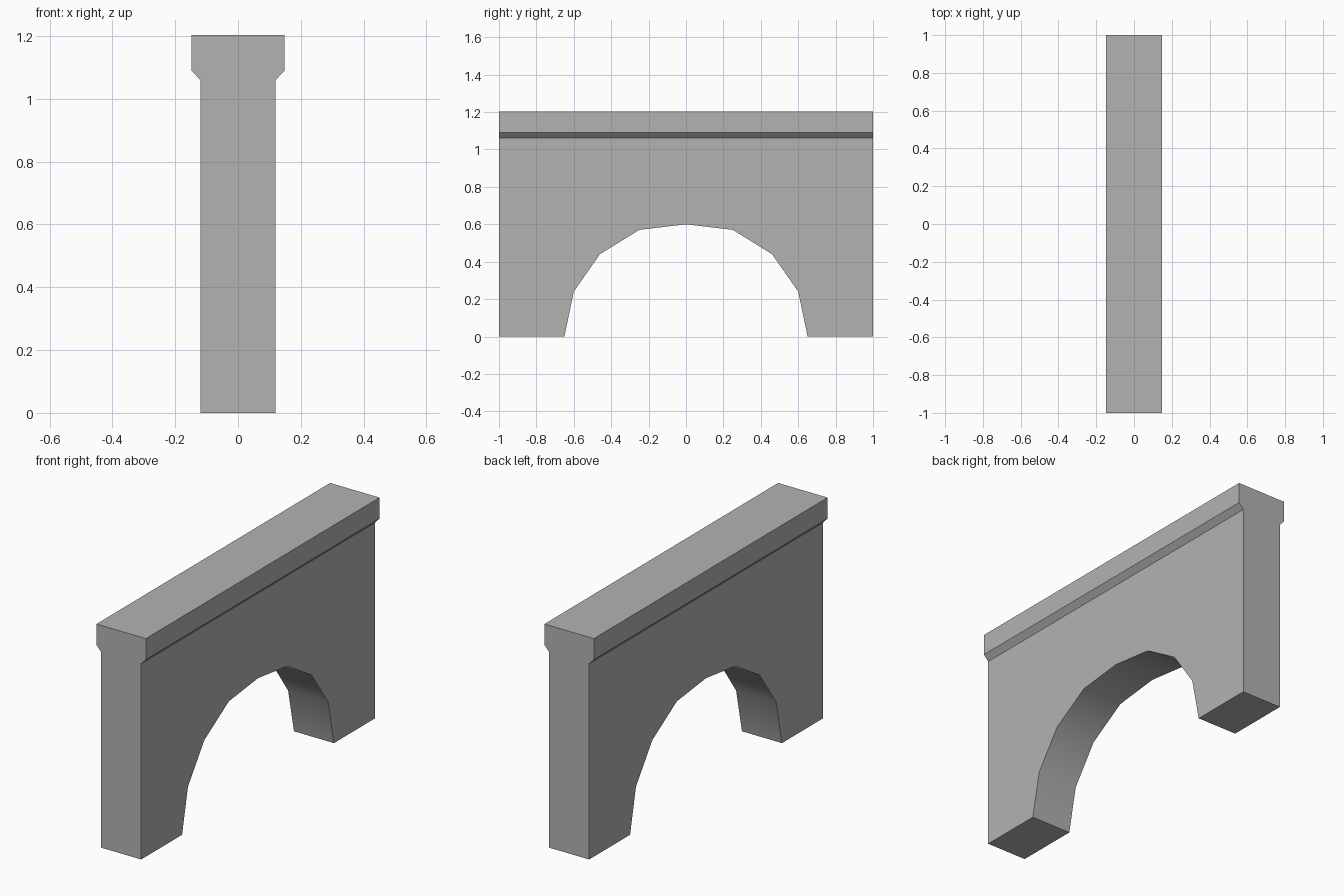
import bpy
import bmesh
import math

if "Cube" in bpy.data.objects:
    bpy.data.objects.remove(bpy.data.objects["Cube"], do_unlink=True)

JOINT = 1.06   # height where the wall meets the coping

stone = bpy.data.materials.new("grey stone")
stone.use_nodes = True
stone.diffuse_color = (0.45, 0.45, 0.45, 1)
stone.node_tree.nodes["Principled BSDF"].inputs["Base Color"].default_value = (0.45, 0.45, 0.45, 1)


def extrude_profile(name, points, to_3d, half_depth):
    """Sweep a closed outline symmetrically, leaving the hidden joint open."""
    bm = bmesh.new()
    near = [bm.verts.new(to_3d(a, z, -half_depth)) for a, z in points]
    far = [bm.verts.new(to_3d(a, z, half_depth)) for a, z in points]
    bm.faces.new(near)
    bm.faces.new(far)
    for i in range(len(points)):
        j = (i + 1) % len(points)
        if points[i][1] == JOINT and points[j][1] == JOINT:
            continue
        bm.faces.new((near[i], near[j], far[j], far[i]))
    bmesh.ops.recalc_face_normals(bm, faces=bm.faces)
    # Split the concave end faces cleanly
    bmesh.ops.triangulate(bm, faces=[f for f in bm.faces if len(f.verts) > 4])
    mesh = bpy.data.meshes.new(name)
    bm.to_mesh(mesh)
    bm.free()
    mesh.materials.append(stone)
    obj = bpy.data.objects.new(name, mesh)
    bpy.context.collection.objects.link(obj)
    bpy.ops.object.select_all(action='DESELECT')
    obj.select_set(True)
    bpy.context.view_layer.objects.active = obj
    bpy.ops.object.shade_smooth_by_angle(angle=math.radians(30))
    return obj


def mirrored(half):
    """Complete an outline from its positive half."""
    return half + [(-a, z) for a, z in reversed(half) if a > 0]


# Wall with the faceted arch opening
wall_half = [(1, JOINT), (1, 0), (0.65, 0), (0.6, 0.24),
             (0.46, 0.44), (0.25, 0.57), (0, 0.6)]
extrude_profile("arch_wall", mirrored(wall_half),
                lambda a, z, d: (d, a, z), 0.12)

# Overhanging coping with chamfered underside
coping_half = [(0.12, JOINT), (0.148, 1.09), (0.148, 1.204)]
extrude_profile("coping", mirrored(coping_half),
                lambda a, z, d: (a, d, z), 1)
